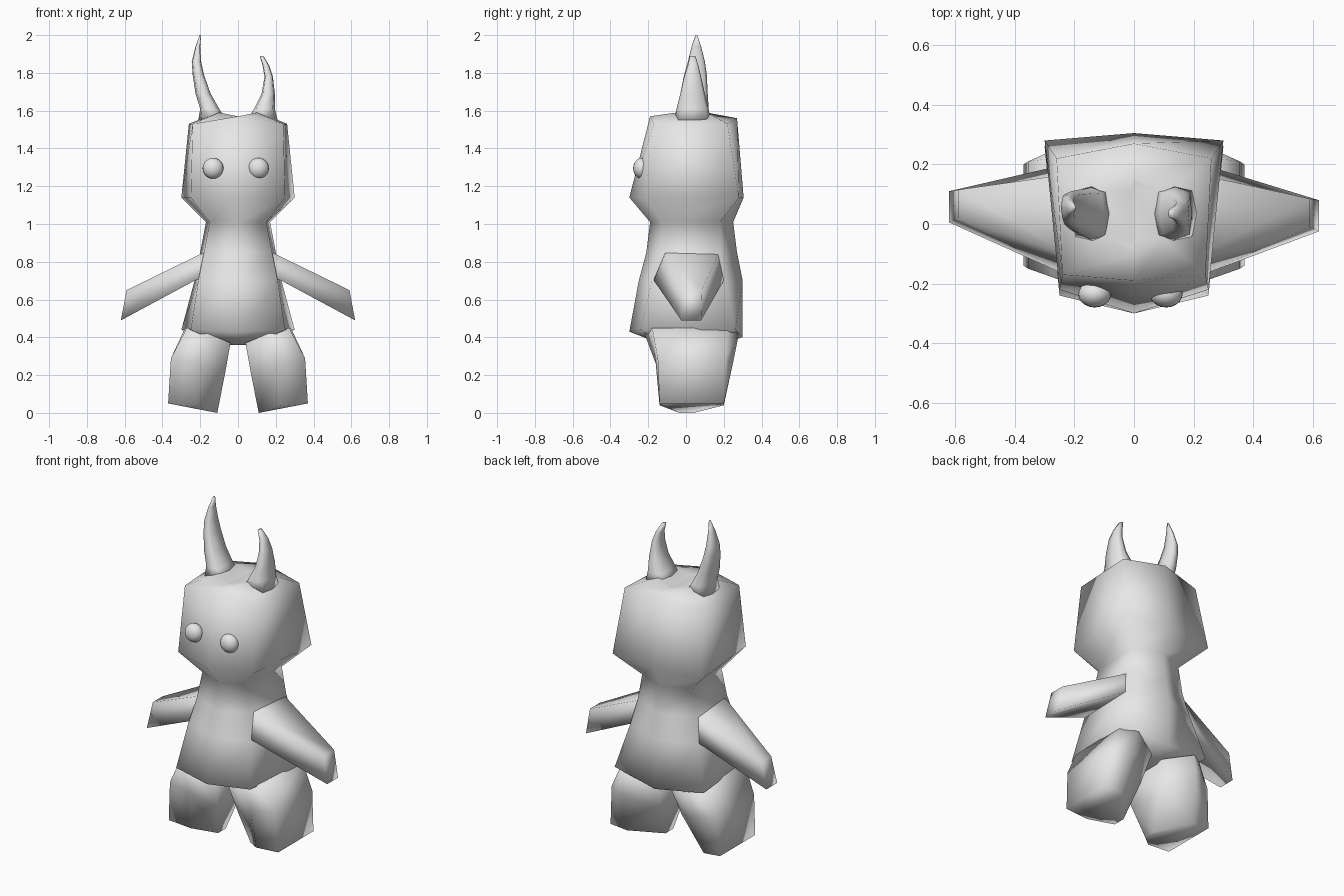
import bpy, bmesh, math

cube = bpy.data.objects.get("Cube")
if cube:
    bpy.data.objects.remove(cube, do_unlink=True)

grey = bpy.data.materials.new("plain_grey")
grey.use_nodes = True
grey.diffuse_color = (0.8, 0.8, 0.8, 1)
grey.node_tree.nodes["Principled BSDF"].inputs["Base Color"].default_value = (0.8, 0.8, 0.8, 1)


def finish(obj):
    """Give the part its colour and soft, fully smooth shading."""
    obj.data.materials.append(grey)
    obj.data.shade_smooth()


def loft(name, rings, side=1):
    """Skin a list of equal-length point rings and close both ends."""
    bm = bmesh.new()
    loops = [[bm.verts.new((side * x, y, z)) for x, y, z in ring] for ring in rings]
    n = len(loops[0])
    for low, high in zip(loops, loops[1:]):
        for i in range(n):
            j = (i + 1) % n
            bm.faces.new((low[i], low[j], high[j], high[i]))
    bm.faces.new(loops[0][::-1])
    bm.faces.new(loops[-1])
    bmesh.ops.recalc_face_normals(bm, faces=bm.faces)
    mesh = bpy.data.meshes.new(name)
    bm.to_mesh(mesh)
    bm.free()
    obj = bpy.data.objects.new(name, mesh)
    bpy.context.collection.objects.link(obj)
    finish(obj)


def six(front, front_corner, back_corner, back, z, z_front=None, z_back=None):
    """Mirrored six-sided section with a ridge at the front and the back."""
    (fx, fy), (bx, by) = front_corner, back_corner
    return [(0, front, z_front or z), (fx, fy, z), (bx, by, z),
            (0, back, z_back or z), (-bx, by, z), (-fx, fy, z)]


def squarish(x0, x1, y0, y1, z, sides=8):
    """Rounded-square section given by its extents."""
    def bulge(v):
        return math.copysign(abs(v) ** 0.6, v) if abs(v) > 1e-6 else 0
    turns = [math.tau * i / sides for i in range(sides)]
    return [((x0 + x1) / 2 + (x1 - x0) / 2 * bulge(math.cos(t)),
             (y0 + y1) / 2 + (y1 - y0) / 2 * bulge(math.sin(t)), z) for t in turns]


# Torso, neck and head in one skin, with a shallow dip between the horns
loft("body_and_head", [
    six(-0.12, (0.08, -0.1), (0.08, 0.14), 0.16, 0.36),
    six(-0.30, (0.25, -0.24), (0.30, 0.26), 0.30, 0.44, 0.43, 0.40),
    six(-0.25, (0.21, -0.18), (0.23, 0.21), 0.30, 0.70),
    six(-0.21, (0.18, -0.14), (0.20, 0.18), 0.27, 0.85),
    six(-0.19, (0.15, -0.13), (0.17, 0.18), 0.25, 1.01),
    six(-0.30, (0.25, -0.22), (0.30, 0.28), 0.305, 1.14),
    six(-0.19, (0.24, -0.17), (0.26, 0.22), 0.27, 1.53, 1.57, 1.56),
    six(-0.10, (0.10, -0.05), (0.11, 0.11), 0.16, 1.59, 1.57, 1.57),
    six(-0.08, (0.01, -0.05), (0.01, 0.11), 0.14, 1.57),
])

for side, label, shift in ((1, "left", 0), (-1, "right", 0.03)):
    # Tapering arm, as deep as the torso at the shoulder
    loft(label + "_arm", [
        [(0.10, -0.11, 0.88), (0.10, 0.17, 0.88), (0.12, 0.20, 0.74), (0.12, -0.17, 0.74)],
        [(0.20, -0.11, 0.84), (0.20, 0.17, 0.84), (0.23, 0.20, 0.70), (0.23, -0.17, 0.70)],
        [(0.59, shift - 0.01, 0.65), (0.59, shift + 0.085, 0.65),
         (0.62, shift + 0.08, 0.49), (0.62, shift - 0.025, 0.49)],
    ], side)

    # Stubby leg whose sole slopes down to the inside
    loft(label + "_leg", [
        [(0.11, -0.035, 0), (0.22, -0.14, 0.04), (0.37, -0.14, 0.05),
         (0.37, 0.20, 0.05), (0.26, 0.20, 0.04), (0.11, 0.04, 0)],
        [(0.07, -0.10, 0.2), (0.20, -0.16, 0.26), (0.355, -0.15, 0.29),
         (0.355, 0.21, 0.29), (0.24, 0.25, 0.27), (0.07, 0.14, 0.2)],
        [(0.04, -0.15, 0.37), (0.16, -0.22, 0.42), (0.27, -0.18, 0.45),
         (0.28, 0.22, 0.45), (0.2, 0.28, 0.42), (0.04, 0.2, 0.37)],
    ], side)

    # Bead eye
    bpy.ops.mesh.primitive_uv_sphere_add(segments=20, ring_count=12, radius=1,
                                         location=(side * 0.12 - 0.012, -0.235, 1.295))
    eye = bpy.context.object
    eye.name = label + "_eye"
    eye.scale = (0.055, 0.045, 0.055)
    finish(eye)

# Long curved horn
loft("right_horn", [
    squarish(0.06, 0.21, -0.06, 0.13, 1.55), squarish(0.10, 0.20, -0.05, 0.12, 1.61),
    squarish(0.145, 0.225, -0.03, 0.115, 1.69), squarish(0.18, 0.24, -0.01, 0.11, 1.79),
    squarish(0.195, 0.245, 0.01, 0.10, 1.86), squarish(0.20, 0.225, 0.03, 0.08, 1.94),
    squarish(0.195, 0.203, 0.05, 0.06, 2.0),
], -1)

# Shorter horn that hooks inward
loft("left_horn", [
    squarish(0.05, 0.21, -0.06, 0.13, 1.55), squarish(0.085, 0.195, -0.05, 0.12, 1.61),
    squarish(0.125, 0.195, -0.03, 0.10, 1.69), squarish(0.14, 0.185, -0.01, 0.08, 1.78),
    squarish(0.13, 0.165, 0.01, 0.065, 1.84), squarish(0.115, 0.135, 0.02, 0.05, 1.89),
])
